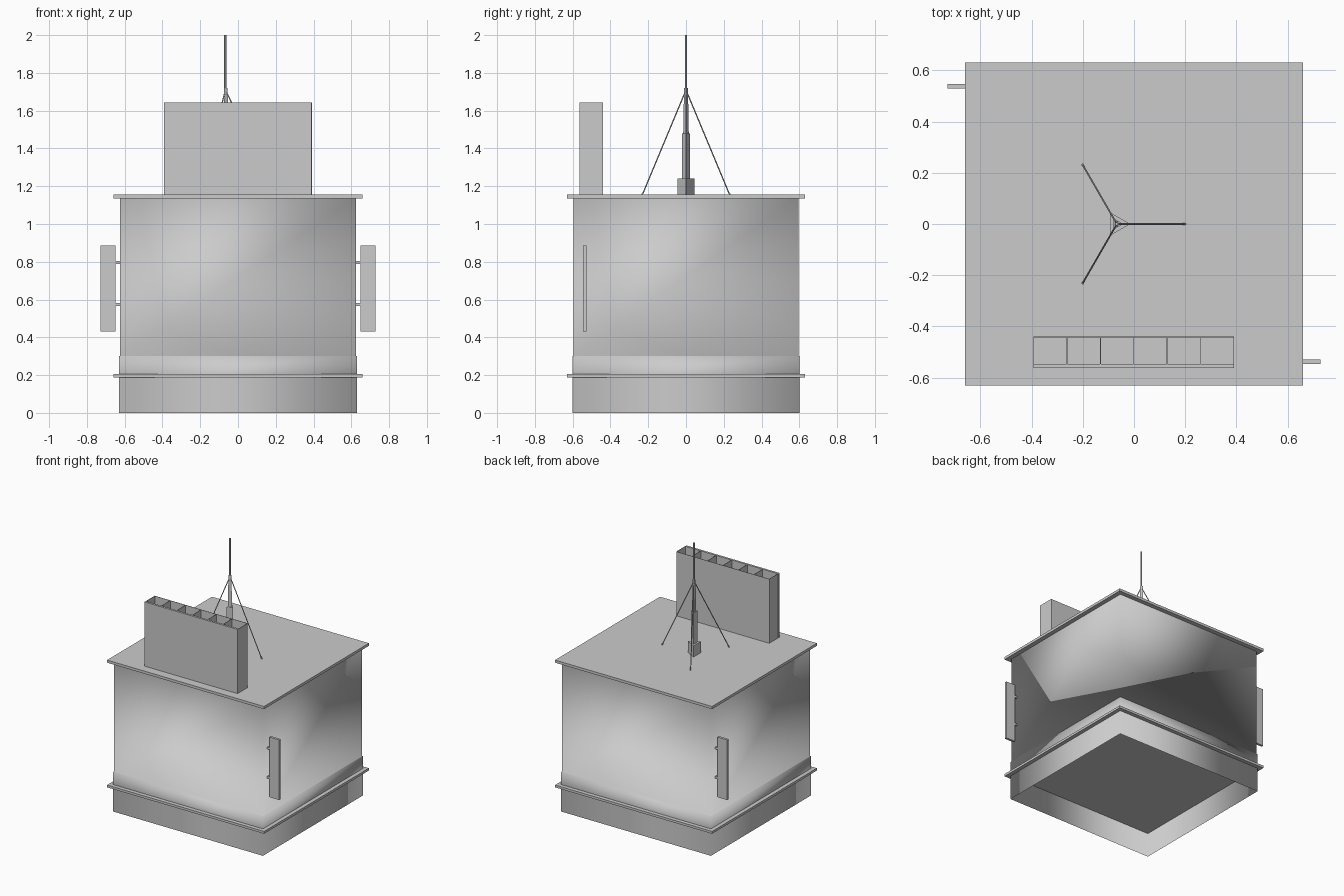
import bpy, bmesh
from math import pi, cos, sin
from mathutils import Vector

if "Cube" in bpy.data.objects:
    bpy.data.objects.remove(bpy.data.objects["Cube"])

grey = bpy.data.materials.new("plain_grey")
grey.use_nodes = True
colour = (0.6, 0.6, 0.6, 1)
grey.diffuse_color = colour
grey.node_tree.nodes["Principled BSDF"].inputs["Base Color"].default_value = colour


def finish(name, bm, smooth=False):
    mesh = bpy.data.meshes.new(name)
    bm.to_mesh(mesh)
    bm.free()
    mesh.materials.append(grey)
    for p in mesh.polygons:
        p.use_smooth = smooth
    obj = bpy.data.objects.new(name, mesh)
    bpy.context.collection.objects.link(obj)
    return obj


def box(name, lo, hi):
    bm = bmesh.new()
    bmesh.ops.create_cube(bm, size=1)
    lo, hi = Vector(lo), Vector(hi)
    for v in bm.verts:
        v.co = (lo + hi) / 2 + v.co * (hi - lo)
    return finish(name, bm)


def walls(name, rings):
    """Open rectangular tube through (half x, half y, z) rings."""
    bm = bmesh.new()
    loops = [[bm.verts.new((sx * hx, sy * hy, z))
              for sx, sy in ((-1, -1), (1, -1), (1, 1), (-1, 1))]
             for hx, hy, z in rings]
    for a, b in zip(loops, loops[1:]):
        for i in range(4):
            j = (i + 1) % 4
            bm.faces.new((a[i], a[j], b[j], b[i]))
    return finish(name, bm, True)


def rod(name, start, end, radius, sides, top_radius=None):
    """Straight prism or tapered rod, with one corner towards +x."""
    start, end = Vector(start), Vector(end)
    axis = end - start
    bm = bmesh.new()
    bmesh.ops.create_cone(bm, cap_ends=True, segments=sides, radius1=radius,
                          radius2=radius if top_radius is None else top_radius,
                          depth=axis.length)
    turn = axis.to_track_quat('Z', 'Y') if axis.xy.length > 1e-4 else None
    for v in bm.verts:
        if turn:
            v.co = turn @ v.co
        else:
            v.co.x, v.co.y = v.co.y, -v.co.x
        v.co += (start + end) / 2
    return finish(name, bm)


# Building: open base, ledge, walls with a shallow plinth step, roof
walls("base_walls", [(0.63, 0.6, 0), (0.63, 0.6, 0.19)])
box("ledge", (-0.66, -0.63, 0.187), (0.66, 0.63, 0.205))
walls("main_walls", [(0.63, 0.6, 0.2), (0.63, 0.6, 0.3),
                     (0.626, 0.596, 0.3), (0.626, 0.596, 1.14)])
box("roof", (-0.66, -0.63, 1.135), (0.66, 0.63, 1.155))

# Roof billboard: front board, thin back sheet and dividers open at the top
box("billboard_front", (-0.393, -0.563, 1.155), (0.39, -0.547, 1.643))
box("billboard_back", (-0.393, -0.443, 1.155), (0.39, -0.44, 1.643))
for i in range(7):
    x = -0.391 + i * 0.13
    box(f"billboard_divider_{i + 1}", (x - 0.0015, -0.547, 1.155),
        (x + 0.0015, -0.442, 1.643))

# Hanging side signs on opposite corners, each with two brackets
for side, label in ((1, "left"), (-1, "right")):
    y = -0.537 * side

    def span(a, b):
        return min(a * side, b * side), max(a * side, b * side)
    x0, x1 = span(0.648, 0.728)
    box(f"{label}_sign", (x0, y - 0.009, 0.43), (x1, y + 0.009, 0.887))
    x0, x1 = span(0.62, 0.65)
    for n, z in enumerate((0.575, 0.797)):
        box(f"{label}_sign_bracket_{n + 1}", (x0, y - 0.006, z - 0.008),
            (x1, y + 0.006, z + 0.008))

# Antenna: stacked three-sided sections with three guy wires
mx = -0.067
rod("antenna_foot", (mx, 0, 1.155), (mx, 0, 1.24), 0.052, 3)
rod("antenna_lower", (mx, 0, 1.24), (mx, 0, 1.48), 0.025, 3)
rod("antenna_middle", (mx, 0, 1.48), (mx, 0, 1.72), 0.017, 3, 0.012)
rod("antenna_tip", (mx, 0, 1.72), (mx, 0, 2.0), 0.006, 6)
for i in range(3):
    a = 2 * pi * i / 3
    foot = Vector((mx + 0.267 * cos(a), 0.267 * sin(a), 1.155))
    rod(f"guy_wire_{i + 1}", foot, (mx, 0, 1.71), 0.0035, 5)
    rod(f"guy_anchor_{i + 1}", foot, foot + Vector((0, 0, 0.006)), 0.005, 6)
